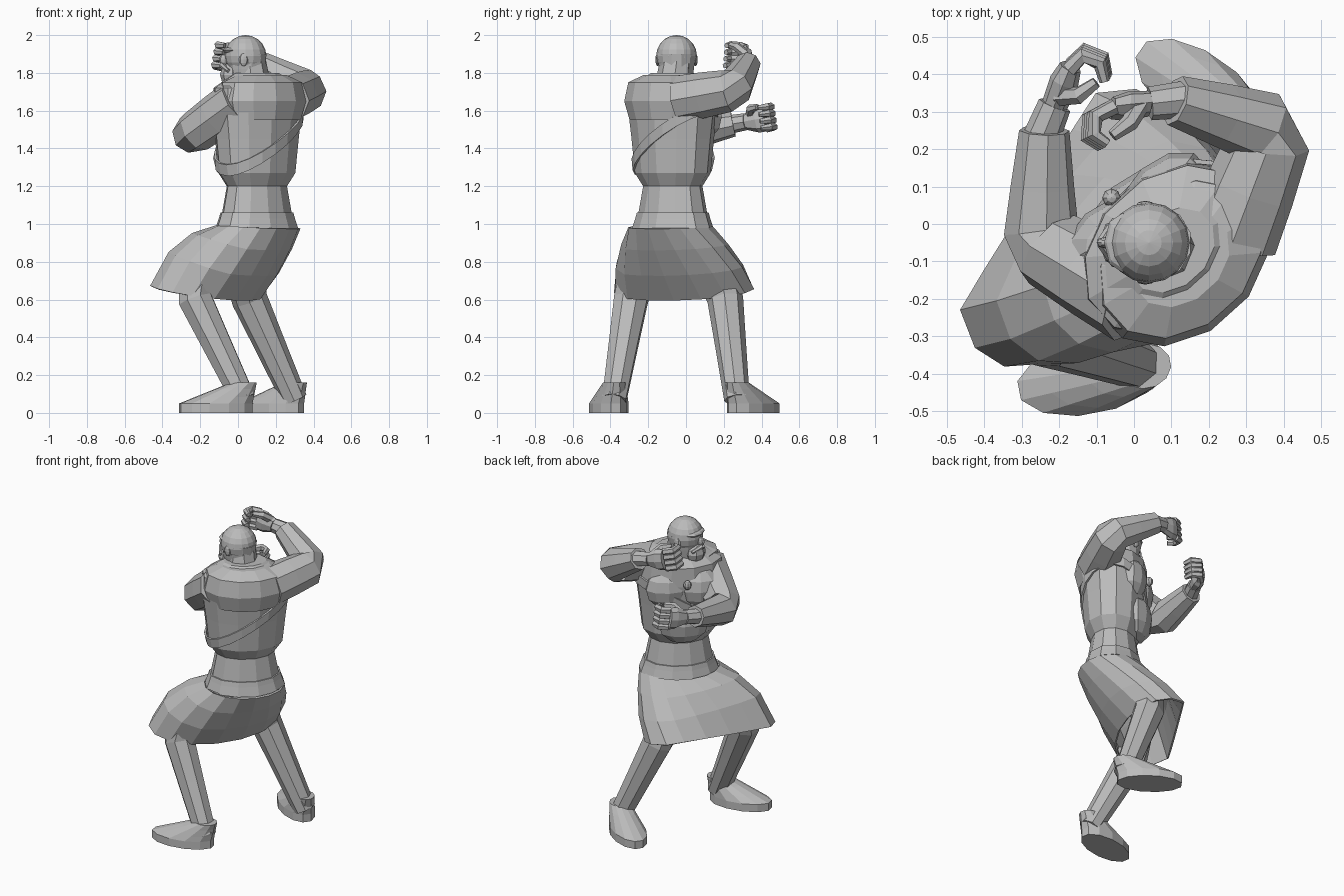
import bpy, bmesh
from math import sin, cos, tau, radians
from mathutils import Vector, Matrix

cube = bpy.data.objects.get("Cube")
if cube:
    bpy.data.objects.remove(cube)

grey = (.5, .5, .5, 1)
clay = bpy.data.materials.new("plain_grey")
clay.use_nodes = True
clay.diffuse_color = grey
clay.node_tree.nodes["Principled BSDF"].inputs["Base Color"].default_value = grey


def finish(name, bm, thickness=0):
    """Turn a bmesh into a flat-shaded object."""
    bmesh.ops.recalc_face_normals(bm, faces=bm.faces)
    mesh = bpy.data.meshes.new(name)
    bm.to_mesh(mesh)
    bm.free()
    mesh.materials.append(clay)
    obj = bpy.data.objects.new(name, mesh)
    bpy.context.collection.objects.link(obj)
    if thickness:
        obj.modifiers.new("thickness", 'SOLIDIFY').thickness = thickness


def loft(name, rings, thickness=0):
    """Skin a row of rings: closed by caps, or an open sheet with thickness."""
    bm = bmesh.new()
    loops = [[bm.verts.new(point) for point in ring] for ring in rings]
    for low, high in zip(loops, loops[1:]):
        for i in range(len(low)):
            bm.faces.new((low[i - 1], low[i], high[i], high[i - 1]))
    if not thickness:
        bm.faces.new(loops[0])
        bm.faces.new(loops[-1])
    finish(name, bm, thickness)


def ball(name, centre, size, segments=8, rows=6, turn=0):
    """Faceted ellipsoid."""
    bm = bmesh.new()
    spin = Matrix.Rotation(radians(turn), 4, 'Z')
    place = Matrix.Translation(centre) @ spin @ Matrix.Diagonal((*size, 1))
    bmesh.ops.create_uvsphere(bm, u_segments=segments, v_segments=rows, radius=1, matrix=place)
    finish(name, bm)


def oval(centre, long, short, turn, count=12, flat_front=1):
    """Horizontal oval, optionally cut straight along its front."""
    spin = Matrix.Rotation(radians(turn), 3, 'Z')
    angles = [tau * (i + .5) / count for i in range(count)]
    return [Vector(centre) + spin @ Vector((long * cos(t), min(short * sin(t), flat_front), 0))
            for t in angles]


def tube(name, points, radii, sides=8):
    """Tapered tube through a path."""
    rings = []
    for i, (point, radius) in enumerate(zip(points, radii)):
        ahead = points[min(i + 1, len(points) - 1)] - points[max(i - 1, 0)]
        side = ahead.orthogonal() if not rings else rings[-1][0] - points[i - 1]
        up = ahead.cross(side).normalized()
        side = up.cross(ahead).normalized()
        rings.append([point + radius * (side * cos(tau * k / sides) + up * sin(tau * k / sides))
                      for k in range(sides)])
    loft(name, rings)


def limb(name, start, joint, end, thick, thin):
    """Two-part limb with a softened joint and a steady taper."""
    path = [start, start.lerp(joint, .45), start.lerp(joint, .88),
            joint.lerp(end, .12), joint.lerp(end, .5), end]
    tube(name, path, [thick + (thin - thick) * (i / 5) ** 1.7 for i in range(6)])


# Torso, turned so the chest faces diagonally; profile of height and half width
TURN = 42
PROFILE = [(.97, .24), (1.05, .21), (1.2, .18), (1.27, .23), (1.45, .25),
           (1.6, .27), (1.72, .26), (1.8, .13)]


def half_width(z):
    for (low, a), (high, b) in zip(PROFILE, PROFILE[1:]):
        if z <= high:
            return a + (b - a) * (z - low) / (high - low)


def body_ring(z, grow=0, shift=0):
    width = half_width(z) + grow
    return oval((.1 + shift, -.07 - shift, z), width, width * .76, TURN)


loft("torso", [body_ring(z) for z, width in PROFILE])
loft("waist_wrap", [body_ring(z, .01) for z in (.98, 1.03, 1.06)])
loft("shoulder_mantle", [body_ring(z, grow, .025) for z, grow in ((1.55, -.03), (1.65, 0), (1.75, .03), (1.79, 0))])

# Broad chest muscles and belly, on the diagonal front
for side, x, y in (("left", -.07, -.04), ("right", .08, .08)):
    ball(side + "_chest", (x, y, 1.57), (.14, .09, .13), 10, 6, TURN)
ball("belly", (.0, .03, 1.35), (.16, .09, .14), 10, 6, TURN)


# Diagonal chest strap hugging the torso
def strap_edge(lift):
    spots = []
    for i in range(20):
        t = tau * i / 20
        z = 1.45 + lift + cos(t) / 6
        width = half_width(z) + .012
        spots.append(oval((.1, -.07, z), width, width * .76, TURN, 20)[i])
    return spots


loft("chest_strap", [strap_edge(-.03), strap_edge(.03)], .012)

# Skirt flaring from the hips to a hem that is straight in front
hips = oval((.1, -.08, .98), .235, .2, TURN, 16)
hem = oval((-.17, -.01, .64), .405, .225, 58, 16, .125)
middle = sum(hem, Vector()) / len(hem)
for point in hem:
    point.z += (point - middle).dot(Vector((-.16, .1, 0)))
skirt = []
for drop in (0, .3, .65, 1):
    ring = [top.lerp(low, drop) for top, low in zip(hips, hem)]
    centre = sum(ring, Vector()) / len(ring)
    bulge = drop * (1 - drop)
    ring = [centre + (point - centre) * (1 + bulge / 3) for point in ring]
    for point in ring:
        point.z += bulge * max(0, centre.x - point.x)
    skirt.append(ring)
loft("skirt", skirt, .012)


# Legs with boots pointing away from the ankle
def leg(side, hip, knee, ankle, toe_turn):
    hip, knee, ankle = Vector(hip), Vector(knee), Vector(ankle)
    limb(side + "_leg", hip, knee, ankle, .115, .068)
    toe = Matrix.Rotation(radians(toe_turn), 3, 'Z') @ Vector((.15, 0, 0))
    sole = Vector((ankle.x, ankle.y, 0)) + toe
    rings = [oval(sole, .2, .1, toe_turn)]
    for rise in (0, .3, .7, 1):
        centre = sole - toe * rise
        centre.z = .05 + .11 * rise
        rings.append(oval(centre, .2 - .13 * rise, .1 - .04 * rise, toe_turn))
    loft(side + "_boot", rings)


leg("left", (0, -.16, .9), (-.26, -.28, .67), (.03, -.38, .07), 191)
leg("right", (.1, 0, .9), (.03, .2, .67), (.3, .27, .07), 145)


# Arms, each with a wrist, palm, curled fingers and thumb
def arm(side, shoulder, elbow, cuff, knuckle, curl):
    shoulder, elbow, cuff, knuckle = map(Vector, (shoulder, elbow, cuff, knuckle))
    limb(side + "_arm", shoulder, elbow, cuff, .125, .068)
    ahead = (knuckle - cuff).normalized()
    across = ahead.cross(Vector(curl)).normalized()
    across *= 1 if across.z > 0 else -1
    inward = Vector(curl).normalized()
    wrist = cuff.lerp(knuckle, .4)
    tube(side + "_wrist", [cuff - ahead * .03, wrist], (.05, .045))

    def spot(base, forward, sideways, inner):
        return base + ahead * forward + across * sideways + inward * inner

    palm = []
    for base, wide, deep in ((wrist, .045, .035), (wrist.lerp(knuckle, .6), .07, .04), (knuckle, .07, .03)):
        palm.append([spot(base, 0, wide * cos(tau * k / 8), deep * sin(tau * k / 8)) for k in range(8)])
    loft(side + "_palm", palm)
    for finger in range(4):
        row = .036 * (finger - 1.5)
        path = [spot(knuckle, forward, row, inner)
                for forward, inner in ((0, 0), (.05, .02), (.05, .07), (.01, .1))]
        tube(f"{side}_finger_{finger + 1}", path, (.022, .022, .02, .014), 6)
    thumb = [spot(wrist, .03, .03, 0), spot(wrist, .06, .06, .05), spot(knuckle, 0, .06, .08)]
    tube(side + "_thumb", thumb, (.026, .024, .016), 6)


arm("left", (0, -.2, 1.65), (-.25, -.05, 1.47), (-.24, .25, 1.53), (-.17, .42, 1.56), (.9, -.4, 0))
arm("right", (.26, -.04, 1.66), (.37, .25, 1.71), (.11, .33, 1.85), (-.06, .31, 1.88), (-.1, -1, .1))

# Neck and head, with the face along -x; y of the face line is shared
FACE = -.05
tube("neck", [Vector((.08, -.07, 1.7)), Vector((.06, FACE, 1.85))], (.1, .09))
ball("skull", (.04, FACE, 1.89), (.11, .108, .11), 16, 10)
loft("jaw", [oval((.045, FACE, z), wide, wide * .95, 0) for z, wide in ((1.76, .09), (1.82, .1), (1.9, .11))])
ball("beard", (-.03, FACE, 1.79), (.065, .07, .065))
ball("brow", (-.03, FACE, 1.92), (.05, .08, .02))
ball("nose", (-.075, FACE, 1.87), (.025, .016, .03))
for side, sign in (("left", -1), ("right", 1)):
    ball(side + "_ear", (.03, FACE + sign * .1, 1.87), (.025, .012, .035))
    tip = Vector((-.05, FACE + sign * .06, 1.81))
    tube(side + "_moustache", [Vector((-.085, FACE, 1.84)), tip], (.016, .01), 6)

# Pendant resting on the chest
ball("pendant", (-.06, .07, 1.62), (.025, .025, .03))
